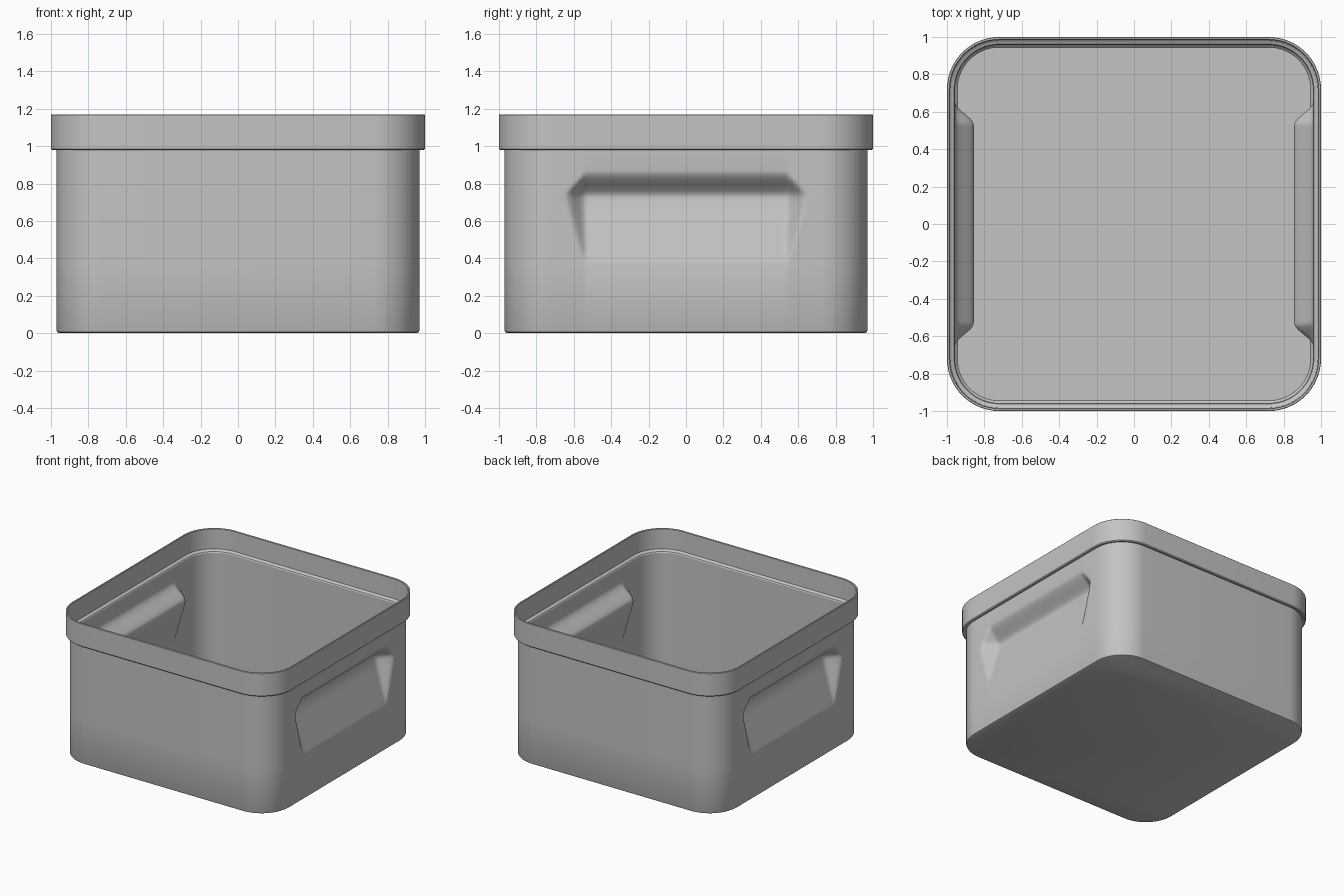
import bpy
import bmesh
import math

old = bpy.data.objects.get("Cube")
if old:
    bpy.data.objects.remove(old, do_unlink=True)

CORNER = 0.72          # centre of every rounded corner
ARC_STEPS = 14
GRIP_BOTTOM, GRIP_TOP, GRIP_HALF = 0.37, 0.87, 0.53

grey = bpy.data.materials.new("grey_plastic")
grey.use_nodes = True
colour = (0.55, 0.55, 0.55, 1)
grey.diffuse_color = colour
bsdf = grey.node_tree.nodes["Principled BSDF"]
bsdf.inputs["Base Color"].default_value = colour
bsdf.inputs["Roughness"].default_value = 0.6


def smooth_step(t):
    t = max(0, min(1, t))
    return t * t * (3 - 2 * t)


def grip_depth(y, z):
    """Inward depth of the pressed hand grip: sloping floor, rounded roof and ends."""
    if not GRIP_BOTTOM < z < GRIP_TOP:
        return 0
    ramp = 0.3 * (z - GRIP_BOTTOM)
    roof = 0.105 * (1 - smooth_step((z - 0.72) / 0.15))
    k = 0.02
    h = max(k - abs(ramp - roof), 0) / k
    depth = max(0, min(ramp, roof) - h * h * k / 4)
    end = (abs(y) - GRIP_HALF) / (0.02 + depth)
    return depth * (1 - smooth_step(end))


# Sample positions along the gripped sides, dense only at the grip ends
end_samples = [0.50 + 0.0125 * i for i in range(15)]
side_samples = [-y for y in reversed(end_samples)] + end_samples


def ring(half, z):
    """Rounded square outline, pressed in at the grips."""
    r = half - CORNER
    pts = []
    for quadrant in range(4):
        a0 = quadrant * math.pi / 2
        cx = CORNER if quadrant in (0, 3) else -CORNER
        cy = CORNER if quadrant in (0, 1) else -CORNER
        for i in range(ARC_STEPS + 1):
            a = a0 + math.pi / 2 * i / ARC_STEPS
            pts.append((cx + r * math.cos(a), cy + r * math.sin(a), z))
        if quadrant == 1:
            pts += [(-half + grip_depth(y, z), y, z) for y in reversed(side_samples)]
        elif quadrant == 3:
            pts += [(half - grip_depth(y, z), y, z) for y in side_samples]
    return pts


# Wall section from the underside, over the rim and down to the inner floor
grip_rows = [GRIP_BOTTOM + (GRIP_TOP - GRIP_BOTTOM) * i / 40 for i in range(41)]
section = [(0.955, 0.0), (0.966, 0.005), (0.97, 0.014)]
section += [(0.97, z) for z in grip_rows]
section += [(0.97, 0.985), (0.993, 0.978), (1.0, 0.985), (1.0, 1.167),
            (0.997, 1.17), (0.988, 1.17), (0.985, 1.167),
            (0.983, 1.005), (0.975, 0.997), (0.962, 0.993), (0.957, 0.985)]
section += [(0.957, z) for z in reversed(grip_rows)]
section += [(0.957, 0.03), (0.945, 0.018)]

bm = bmesh.new()
rings = [[bm.verts.new(p) for p in ring(half, z)] for half, z in section]
for low, high in zip(rings, rings[1:]):
    n = len(low)
    for i in range(n):
        j = (i + 1) % n
        bm.faces.new((low[i], low[j], high[j], high[i]))
bm.faces.new(list(reversed(rings[0])))   # underside
bm.faces.new(rings[-1])                  # inner floor
bmesh.ops.recalc_face_normals(bm, faces=bm.faces)

mesh = bpy.data.meshes.new("storage_box")
bm.to_mesh(mesh)
bm.free()
mesh.materials.append(grey)
box = bpy.data.objects.new("storage_box", mesh)
bpy.context.collection.objects.link(box)

bpy.ops.object.select_all(action="DESELECT")
box.select_set(True)
bpy.context.view_layer.objects.active = box
bpy.ops.object.shade_smooth_by_angle(angle=math.radians(30))
